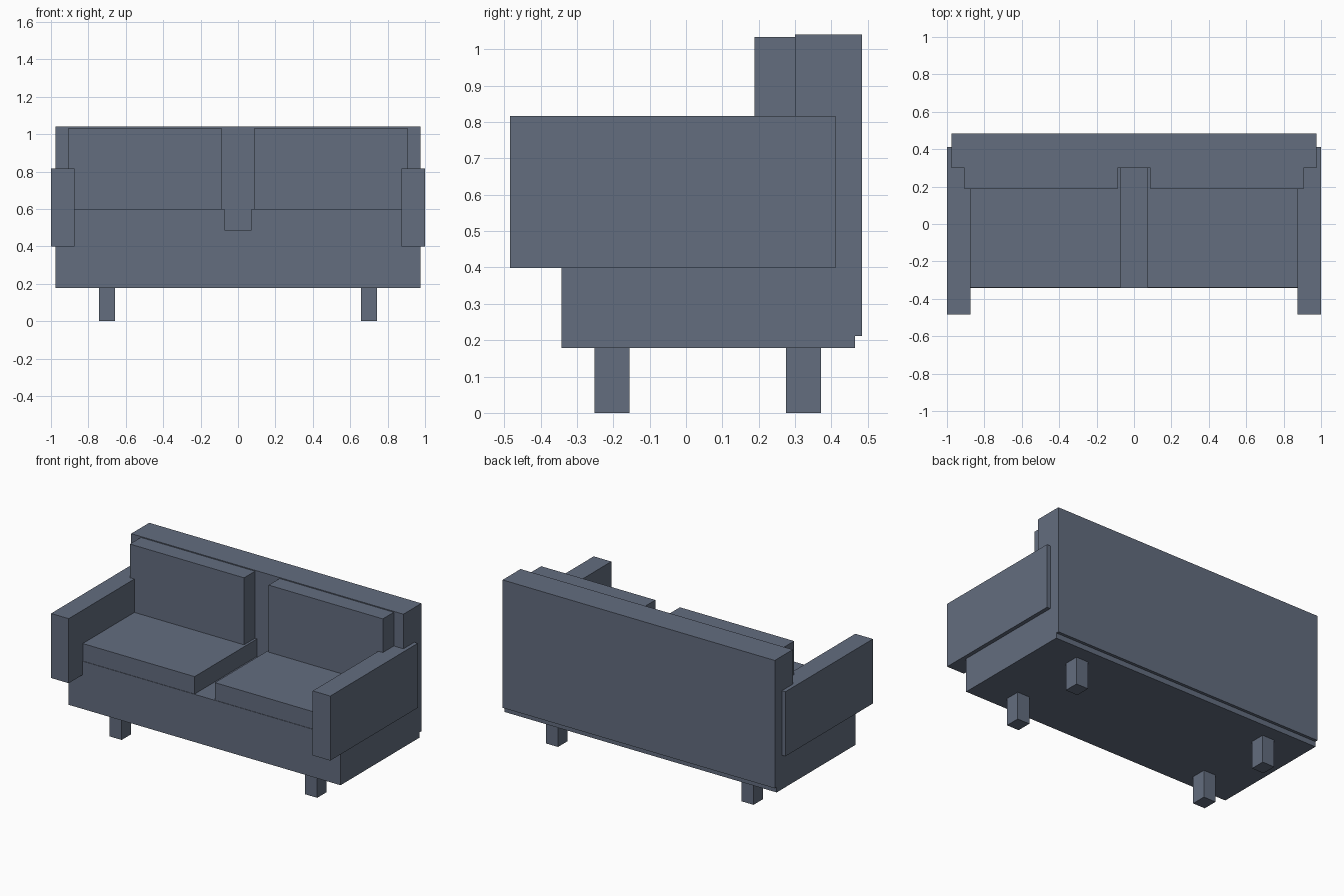
import bpy
import bmesh
from mathutils import Vector

default = bpy.data.objects.get("Cube")
if default:
    bpy.data.objects.remove(default, do_unlink=True)

# Single upholstery colour
slate = bpy.data.materials.new("slate_blue")
slate.use_nodes = True
colour = (0.125, 0.153, 0.212, 1)
slate.diffuse_color = colour
slate.node_tree.nodes["Principled BSDF"].inputs["Base Color"].default_value = colour


def box(name, xs, ys, zs):
    """Add a box spanning the given ranges."""
    low, high = (Vector(p) for p in zip(xs, ys, zs))
    bm = bmesh.new()
    bmesh.ops.create_cube(bm, size=1)
    bmesh.ops.scale(bm, vec=high - low, verts=bm.verts)
    bmesh.ops.translate(bm, vec=(low + high) / 2, verts=bm.verts)
    mesh = bpy.data.meshes.new(name)
    bm.to_mesh(mesh)
    bm.free()
    mesh.materials.append(slate)
    bpy.context.collection.objects.link(bpy.data.objects.new(name, mesh))


def pair(name, xs, ys, zs):
    """Add a box on the left (+x) and its mirror on the right."""
    box("left_" + name, xs, ys, zs)
    box("right_" + name, (-xs[1], -xs[0]), ys, zs)


# Frame
box("base", (-0.975, 0.975), (-0.343, 0.465), (0.178, 0.487))
box("backrest", (-0.975, 0.975), (0.30, 0.484), (0.212, 1.04))
pair("armrest", (0.874, 1.0), (-0.484, 0.411), (0.398, 0.816))

# Cushions
pair("seat_cushion", (0.073, 0.89), (-0.34, 0.302), (0.485, 0.60))
pair("back_cushion", (0.088, 0.906), (0.188, 0.302), (0.598, 1.034))

# Legs
pair("front_leg", (0.657, 0.744), (-0.252, -0.156), (0, 0.18))
pair("back_leg", (0.657, 0.744), (0.275, 0.371), (0, 0.18))
